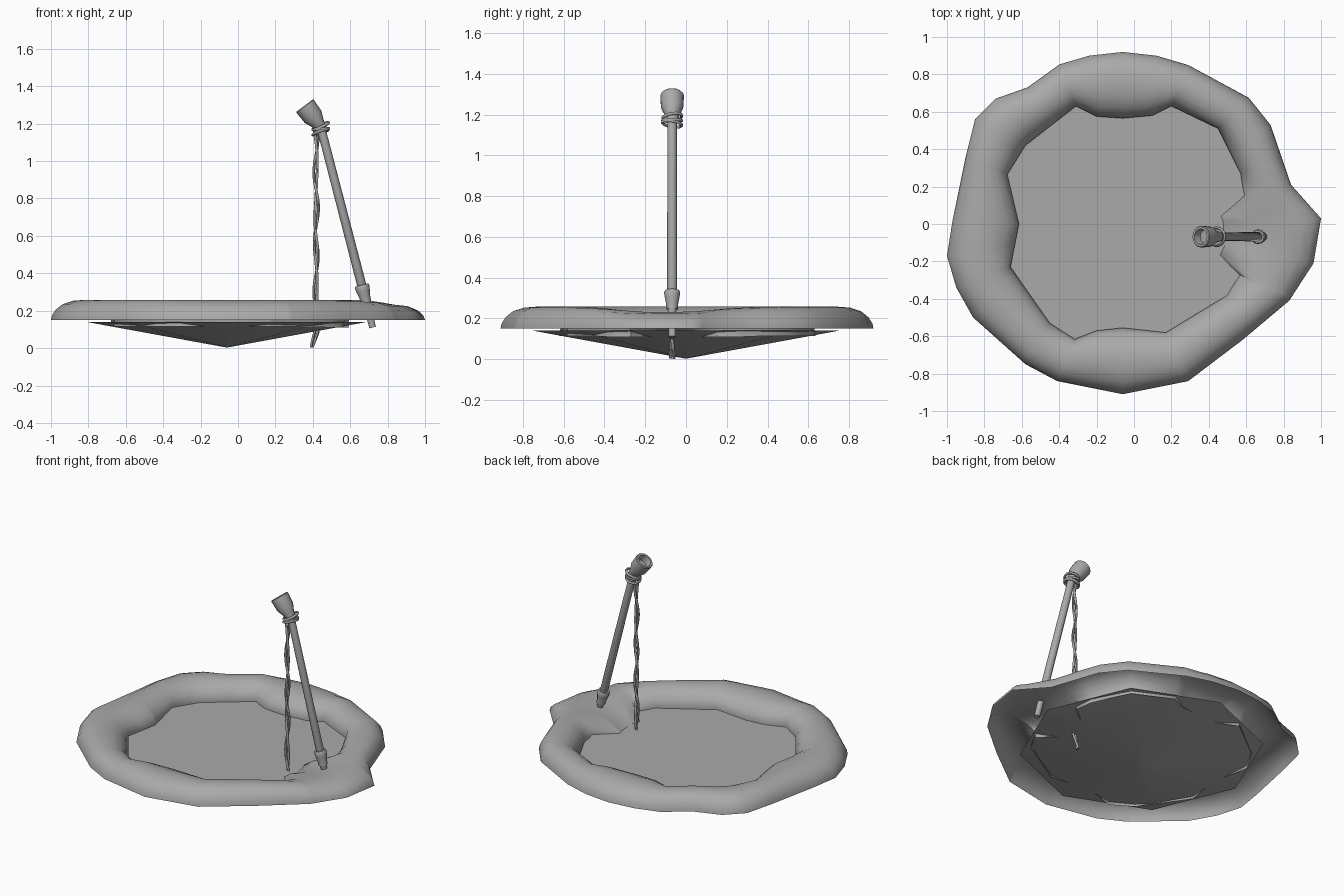
import bpy, bmesh, math
from mathutils import Vector

cube = bpy.data.objects.get("Cube")
if cube:
    bpy.data.objects.remove(cube)

grey = bpy.data.materials.new("plain grey")
grey.use_nodes = True
GREY = (0.4, 0.4, 0.4, 1)
grey.diffuse_color = GREY
grey.node_tree.nodes["Principled BSDF"].inputs["Base Color"].default_value = GREY


def finish(ob, angle=40):
    ob.data.materials.append(grey)
    bpy.ops.object.select_all(action='DESELECT')
    ob.select_set(True)
    bpy.context.view_layer.objects.active = ob
    if ob.type == 'CURVE':
        bpy.ops.object.convert(target='MESH')
        ob = bpy.context.object
    bpy.ops.object.shade_smooth_by_angle(angle=math.radians(angle))
    return ob


def loft(name, rings, cap=(False, False), angle=40):
    """Skin closed rings of equal length, optionally capping the ends."""
    bm = bmesh.new()
    rows = [[bm.verts.new(p) for p in ring] for ring in rings]
    n = len(rows[0])
    for a, b in zip(rows, rows[1:]):
        for i in range(n):
            j = (i + 1) % n
            bm.faces.new((a[i], a[j], b[j], b[i]))
    if cap[0]:
        bm.faces.new(rows[0][::-1])
    if cap[1]:
        bm.faces.new(rows[-1])
    me = bpy.data.meshes.new(name)
    bm.to_mesh(me)
    bm.free()
    ob = bpy.data.objects.new(name, me)
    bpy.context.collection.objects.link(ob)
    return finish(ob, angle)


def lathe(name, start, direction, profile, sides=16, cap=(True, True)):
    """Turn (distance, radius) pairs around an axis."""
    q = Vector(direction).to_track_quat('Z', 'Y')
    rings = []
    for d, r in profile:
        ring = []
        for i in range(sides):
            a = math.tau * i / sides
            ring.append(Vector(start) + q @ Vector((r * math.cos(a), r * math.sin(a), d)))
        rings.append(ring)
    return loft(name, rings, cap)


def cord(name, points, radius, cyclic=False):
    cu = bpy.data.curves.new(name, 'CURVE')
    cu.dimensions = '3D'
    cu.bevel_depth = radius
    cu.bevel_resolution = 1
    cu.use_fill_caps = not cyclic
    sp = cu.splines.new('POLY')
    sp.points.add(len(points) - 1)
    for p, co in zip(sp.points, points):
        p.co = (*co, 1)
    sp.use_cyclic_u = cyclic
    ob = bpy.data.objects.new(name, cu)
    bpy.context.collection.objects.link(ob)
    return finish(ob, 60)


# Snow rim: outlines given as plan points, skinned with a domed section
CX = -0.06
OUTER = [(1, .03), (.84, .21), (.73, .53), (.61, .68), (.29, .85), (.12, .9),
         (-.06, .92), (-.24, .9), (-.41, .85), (-.57, .73), (-.74, .67), (-.85, .56),
         (-.9, .36), (-.97, .02), (-1, -.17), (-.95, -.34), (-.86, -.5), (-.58, -.75),
         (-.41, -.84), (-.06, -.91), (.29, -.84), (.58, -.62), (.83, -.41), (.96, -.21)]
INNER = [(.44, .04), (.6, .16), (.57, .27), (.45, .51), (.2, .63), (.1, .58), (-.06, .565),
         (-.2, .575), (-.31, .63), (-.58, .42), (-.68, .26), (-.615, 0), (-.66, -.23),
         (-.45, -.53), (-.31, -.62), (-.2, -.57), (-.06, -.555), (.17, -.58),
         (.5, -.38), (.56, -.27), (.44, -.16)]


def polar(points):
    return sorted((math.atan2(y, x - CX) % math.tau, math.hypot(x - CX, y)) for x, y in points)


def radius_at(table, a):
    ext = [(table[-1][0] - math.tau, table[-1][1])] + table + [(table[0][0] + math.tau, table[0][1])]
    for (a0, r0), (a1, r1) in zip(ext, ext[1:]):
        if a0 <= a <= a1:
            # straight chord between neighbouring outline points
            return r0 * r1 * math.sin(a1 - a0) / (r0 * math.sin(a - a0) + r1 * math.sin(a1 - a))


outer, inner = polar(OUTER), polar(INNER)
angles = []
for a in sorted([p[0] for p in outer + inner]):
    if not angles or a - angles[-1] > 0.015:
        angles.append(a)

SECTION = [(0, .15), (.015, .175), (.07, .206), (.17, .235), (.32, .253), (.5, .258),
           (.68, .25), (.83, .228), (.94, .195), (1, .155), (.98, .115)]
rings = []
for t, z in SECTION:
    ring = []
    for a in angles:
        ro, ri = radius_at(outer, a), radius_at(inner, a)
        r = ro + (ri - ro) * t
        off = (a + 0.12 + math.pi) % math.tau - math.pi
        dip = 0.075 * t * math.exp(-(off / 0.32) ** 2)   # hollow under the pole
        ring.append((CX + r * math.cos(a), r * math.sin(a), max(z - dip, .11 if t > .5 else z - dip)))
    rings.append(ring)
loft("snow_rim", rings, angle=60)

# Water: eight-sided disc with a shallow point beneath
lathe("water", (CX, 0, 0.003), (0, 0, 1), [(0, .001), (.137, .75)], sides=8)

# Pole with foot peg and sleeve
Y = -0.068
foot, top = Vector((.72, Y, .11)), Vector((.443, Y, 1.18))
axis = (top - foot).normalized()
lathe("pole", foot, axis, [(0, .018), (.13, .02), (.14, .025), ((top - foot).length, .023)], 12)
lathe("pole_sleeve", foot + axis * .14, axis,
      [(0, .028), (.03, .03), (.06, .036), (.085, .04), (.095, .035)], 12)

# Hollow socket at the head of the pole
lathe("pole_socket", (.455, Y, 1.165), (-.6, 0, .8),
      [(0, .026), (.025, .031), (.045, .036), (.09, .055), (.16, .058), (.165, .054),
       (.165, .042), (.12, .036)], 16)

# Cord wound around the neck
for k, (z, tilt) in enumerate([(1.155, .35), (1.172, .1), (1.187, .45)]):
    pts = []
    for i in range(18):
        a = math.tau * i / 18
        x, y = .042 * math.cos(a), .047 * math.sin(a)
        pts.append((.442 + x, Y + y, z + tilt * x + .15 * y * (k - 1)))
    cord("cord_loop_%d" % (k + 1), pts, .008, True)

# Two hanging strands twisted together, bent at the lower end
for s in (0, 1):
    pts = []
    for i in range(61):
        f = i / 60
        z = 1.16 * (1 - f) + .004
        a = f * 17 + s * math.pi
        bend = -.022 * max(0, 1 - z / .09)
        x = .418 + .009 * math.cos(a) + .004 * math.sin(f * 23) + bend
        pts.append((x, Y + .009 * math.sin(a), z))
    cord("hanging_cord_%d" % (s + 1), pts, .008)
